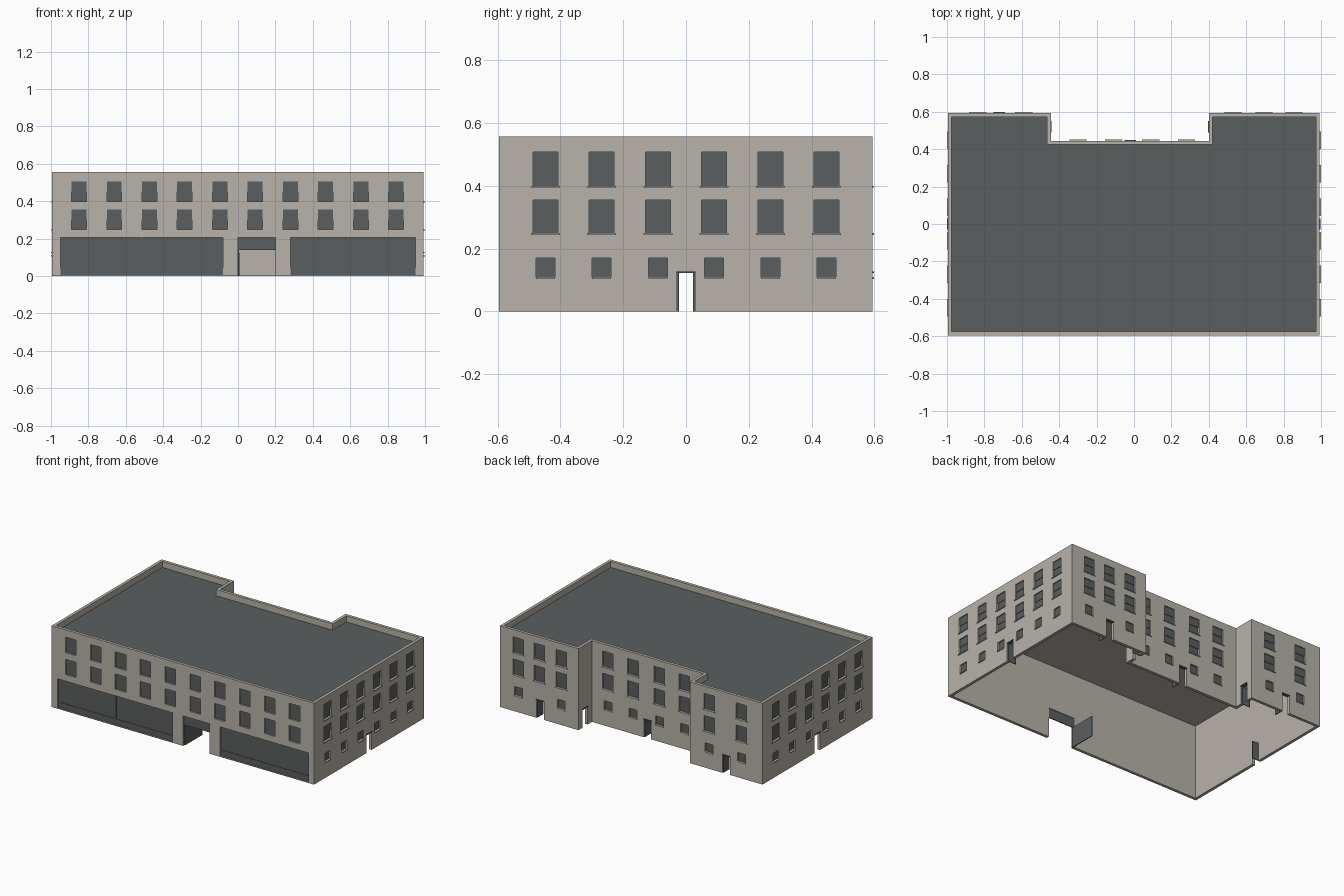
import bpy, bmesh
from math import radians
from mathutils import Matrix, Vector

cube = bpy.data.objects.get("Cube")
if cube:
    bpy.data.objects.remove(cube, do_unlink=True)


def material(name, rgb):
    m = bpy.data.materials.new(name)
    m.use_nodes = True
    m.diffuse_color = (*rgb, 1)
    bsdf = next(n for n in m.node_tree.nodes if n.type == 'BSDF_PRINCIPLED')
    bsdf.inputs["Base Color"].default_value = (*rgb, 1)
    return m


STONE = material("warm_stone", (0.48, 0.45, 0.40))
SLATE = material("slate_grey", (0.105, 0.114, 0.114))

HEIGHT, ROOF, THICK, RECESS = 0.557, 0.515, 0.02, 0.012


def add_object(name, bm, *mats):
    bmesh.ops.recalc_face_normals(bm, faces=bm.faces)
    mesh = bpy.data.meshes.new(name)
    bm.to_mesh(mesh)
    bm.free()
    for m in mats:
        mesh.materials.append(m)
    ob = bpy.data.objects.new(name, mesh)
    bpy.context.collection.objects.link(ob)
    return ob


def outline(t):
    """U-shaped footprint, moved inward by t."""
    left, right, front, back = -0.995 + t, 0.993 - t, -0.595 + t, 0.593 - t
    n_left, n_right, n_back = -0.445 - t, 0.40 + t, 0.445 - t
    return [(left, front), (right, front), (right, back), (n_right, back),
            (n_right, n_back), (n_left, n_back), (n_left, back), (left, back)]


def box(bm, wall, u0, u1, d0, d1, z0, z1):
    """Box on a wall: u runs along it, d is the distance outward from its face."""
    angle, dist = wall
    size = Vector((u1 - u0, d1 - d0, z1 - z0))
    centre = Vector(((u0 + u1) / 2, -dist - (d0 + d1) / 2, (z0 + z1) / 2))
    mat = (Matrix.Rotation(radians(angle), 4, 'Z') @ Matrix.Translation(centre)
           @ Matrix.Diagonal((*size, 1)))
    bmesh.ops.create_cube(bm, size=1, matrix=mat)


cutters, glass, sills, hoods, leaves = (bmesh.new() for _ in range(5))


def window(wall, u, width, z0, z1, sill=0.0, sash=True):
    a, b = u - width / 2, u + width / 2
    box(cutters, wall, a, b, -RECESS, 0.05, z0, z1)
    box(glass, wall, a, b, -RECESS - 0.002, -RECESS + 0.002, z0, z1)
    if sash:
        box(glass, wall, a, b, -RECESS, -RECESS + 0.005, (z0 + z1) / 2, z1)
    if sill:
        box(sills, wall, u - sill / 2, u + sill / 2, -0.004, 0.006, z0 - 0.006, z0)


def door(wall, u):
    """Doorway with a hood and a leaf standing open inward."""
    a, b, top = u - 0.028, u + 0.028, 0.125
    box(cutters, wall, a, b, -0.05, 0.05, -0.1, top)
    box(hoods, wall, a - 0.002, b + 0.002, -THICK, 0.005, top - 0.002, top + 0.003)
    box(leaves, wall, a, a + 0.005, -0.068, -0.006, 0, top - 0.002)


def upper_windows(wall, columns, sill):
    for u in columns:
        window(wall, u, 0.08, 0.25, 0.355, sill)
        window(wall, u, 0.08, 0.40, 0.507, sill)


def ground_windows(wall, columns):
    for u in columns:
        window(wall, u, 0.06, 0.11, 0.17, 0.06, False)


# Wall facings: rotation and distance from the origin
FRONT, SIDE_L, SIDE_R = (0, 0.595), (90, 0.993), (-90, 0.995)
BACK, COURT = (180, 0.593), (180, 0.445)
NOTCH_L, NOTCH_R = (-90, -0.40), (90, -0.445)

# Side walls
cols = [-0.4475 + 0.179 * i for i in range(6)]
for side in (SIDE_L, SIDE_R):
    upper_windows(side, cols, 0.092)
    ground_windows(side, cols)
    door(side, 0)

# Back walls: two wings and the middle court (u = -x here)
for wall, columns, low, way in (
        (BACK, (-0.855, -0.695, -0.53), (-0.855, -0.53), -0.69),
        (BACK, (0.59, 0.835), (0.59, 0.835), 0.72),
        (COURT, (-0.28, -0.09, 0.11, 0.30), (-0.28, -0.09, 0.11, 0.30), 0.02)):
    upper_windows(wall, columns, 0.092)
    ground_windows(wall, low)
    door(wall, way)
door(NOTCH_L, -0.52)
door(NOTCH_R, 0.52)

# Front wall windows
upper_windows(FRONT, [-0.85 + 0.1883 * i for i in range(10)], 0)

# Shop fronts with a base panel and mullion
for a, b in ((-0.95, -0.08), (0.28, 0.95)):
    window(FRONT, (a + b) / 2, b - a, 0.005, 0.205, 0, False)
    box(glass, FRONT, a, b, -RECESS, -RECESS + 0.005, 0.005, 0.045)
box(glass, FRONT, -0.518, -0.512, -RECESS, -RECESS + 0.005, 0.005, 0.205)

# Main entrance: transom above an open leaf
box(cutters, FRONT, 0, 0.20, -0.05, 0.05, -0.1, 0.205)
box(glass, FRONT, 0, 0.20, -0.016, -0.010, 0.14, 0.205)
box(leaves, FRONT, 0, 0.006, -0.20, -0.012, 0, 0.14)

# Wall ring
bm = bmesh.new()
rings = [[bm.verts.new((x, y, z)) for x, y in outline(t)]
         for t, z in ((0, 0), (0, HEIGHT), (THICK, HEIGHT), (THICK, 0))]
for k in range(4):
    lo, hi = rings[k], rings[(k + 1) % 4]
    for i in range(len(lo)):
        j = (i + 1) % len(lo)
        bm.faces.new((lo[i], lo[j], hi[j], hi[i]))
walls = add_object("walls", bm, STONE)

# Cut the openings
cutter = add_object("opening_cutter", cutters, STONE)
cutter.hide_render = True
mod = walls.modifiers.new("openings", 'BOOLEAN')
mod.operation, mod.solver, mod.object = 'DIFFERENCE', 'EXACT', cutter
bpy.context.view_layer.update()
evaluated = walls.evaluated_get(bpy.context.evaluated_depsgraph_get())
cut_mesh = bpy.data.meshes.new_from_object(evaluated)
walls.modifiers.clear()
walls.data = cut_mesh
bpy.data.objects.remove(cutter, do_unlink=True)

# Roof slab: slate on top, stone ceiling below
bm = bmesh.new()
base = bm.faces.new([bm.verts.new((x, y, ROOF - 0.005)) for x, y in outline(THICK - 0.002)])
top = bmesh.ops.extrude_face_region(bm, geom=[base], use_keep_orig=True)
bmesh.ops.translate(bm, vec=(0, 0, 0.005),
                    verts=[v for v in top["geom"] if isinstance(v, bmesh.types.BMVert)])
bmesh.ops.recalc_face_normals(bm, faces=bm.faces)
for f in bm.faces:
    f.material_index = 1 if f.normal.z > 0.5 else 0
add_object("roof", bm, STONE, SLATE)

add_object("window_glass", glass, SLATE)
add_object("window_sills", sills, STONE)
add_object("door_hoods", hoods, SLATE)
add_object("door_leaves", leaves, SLATE)
